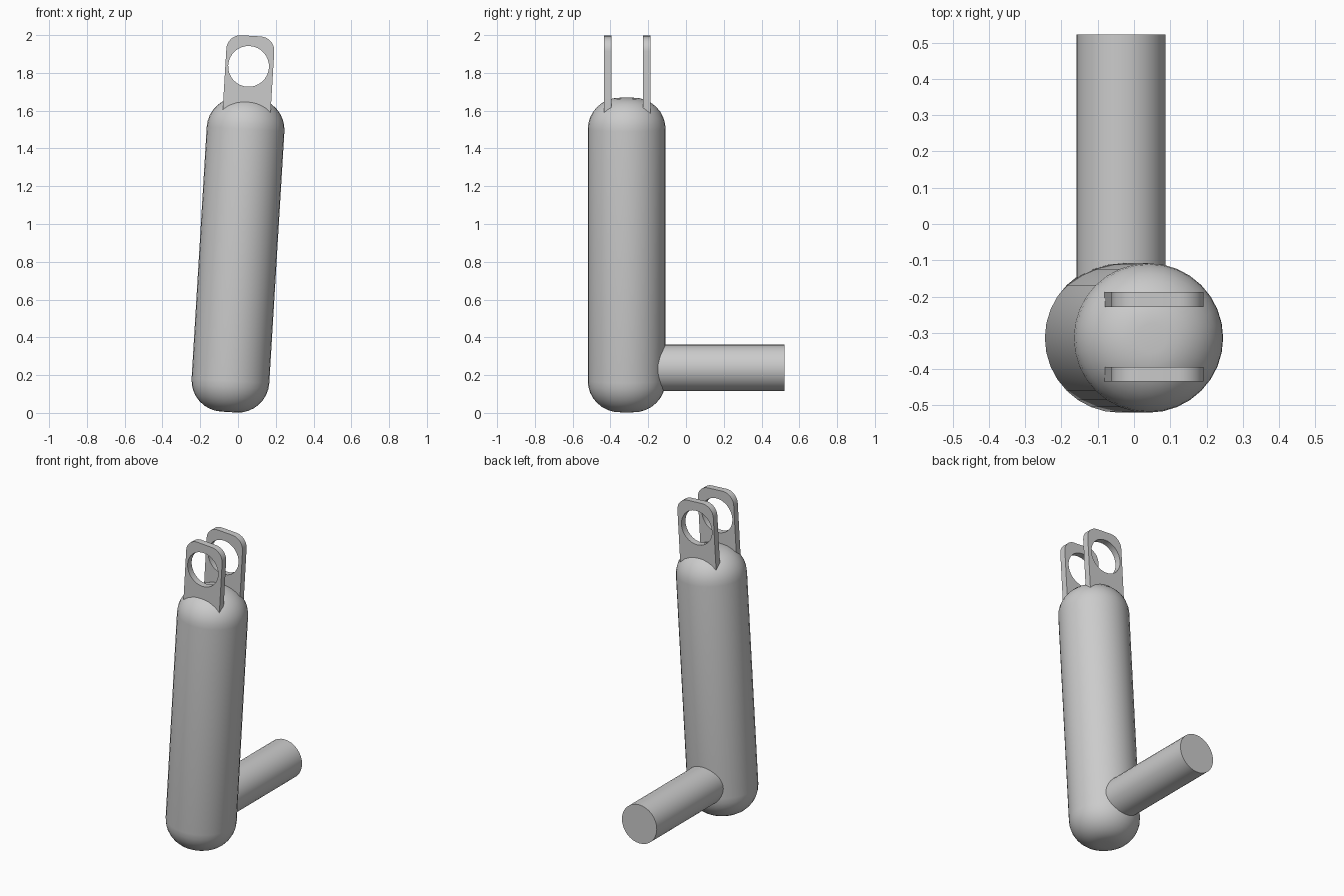
import bpy
import bmesh
from math import sin, cos, pi, radians
from mathutils import Matrix

cube = bpy.data.objects.get("Cube")
if cube:
    bpy.data.objects.remove(cube, do_unlink=True)

# Single grey finish
grey = bpy.data.materials.new("plain_grey")
grey.use_nodes = True
colour = (0.6, 0.6, 0.6, 1)
grey.diffuse_color = colour
grey.node_tree.nodes["Principled BSDF"].inputs["Base Color"].default_value = colour

# Frame of the leaning body, centred at its middle
LEAN = Matrix.Translation((0, -0.314, 0.836)) @ Matrix.Rotation(0.06, 4, "Y")


def arc(cx, cy, r, start, end, steps):
    """Points along a circular arc, angles in degrees."""
    angles = [radians(start + (end - start) * i / steps) for i in range(steps + 1)]
    return [(cx + r * cos(a), cy + r * sin(a)) for a in angles]


def finish(name, mesh, matrix):
    """Link a mesh as a named, sharp-edged smooth object."""
    obj = bpy.data.objects.new(name, mesh)
    bpy.context.collection.objects.link(obj)
    mesh.materials.clear()
    mesh.materials.append(grey)
    obj.matrix_world = matrix
    bpy.ops.object.select_all(action="DESELECT")
    obj.select_set(True)
    bpy.context.view_layer.objects.active = obj
    bpy.ops.object.shade_smooth_by_angle(angle=radians(35))
    return obj


def lathe(name, profile, matrix, sides=32):
    """Revolve an (r, z) profile about local z."""
    bm = bmesh.new()
    verts = [bm.verts.new((r, 0, z)) for r, z in profile]
    edges = [bm.edges.new(pair) for pair in zip(verts, verts[1:])]
    bmesh.ops.spin(bm, geom=verts + edges, axis=(0, 0, 1), cent=(0, 0, 0),
                   angle=2 * pi, steps=sides)
    bmesh.ops.remove_doubles(bm, verts=bm.verts, dist=0.0005)
    bmesh.ops.recalc_face_normals(bm, faces=bm.faces)
    mesh = bpy.data.meshes.new(name)
    bm.to_mesh(mesh)
    bm.free()
    return finish(name, mesh, matrix)


def plate(name, outlines, thickness, matrix):
    """Extruded flat plate; inner outlines become holes."""
    curve = bpy.data.curves.new(name + "_outline", "CURVE")
    curve.dimensions = "2D"
    curve.fill_mode = "BOTH"
    curve.extrude = thickness / 2
    for points in outlines:
        spline = curve.splines.new("POLY")
        spline.points.add(len(points) - 1)
        for p, (x, y) in zip(spline.points, points):
            p.co = (x, y, 0, 1)
        spline.use_cyclic_u = True
    temp = bpy.data.objects.new(name + "_outline", curve)
    bpy.context.collection.objects.link(temp)
    graph = bpy.context.evaluated_depsgraph_get()
    mesh = bpy.data.meshes.new_from_object(temp.evaluated_get(graph))
    bpy.data.objects.remove(temp, do_unlink=True)
    bm = bmesh.new()
    bm.from_mesh(mesh)
    bmesh.ops.remove_doubles(bm, verts=bm.verts, dist=0.0002)
    bmesh.ops.recalc_face_normals(bm, faces=bm.faces)
    bm.to_mesh(mesh)
    bm.free()
    return finish(name, mesh, matrix)


# Rounded cylindrical body
R, HALF, ROUND = 0.206, 0.833, 0.166
flat, shoulder = R - ROUND, HALF - ROUND
profile = ([(0, -HALF)] + arc(flat, -shoulder, ROUND, -90, 0, 8)
           + arc(flat, shoulder, ROUND, 0, 90, 8) + [(0, HALF)])
lathe("body", profile, LEAN)

# Peg pointing backwards from the lower body
PEG_R, PEG_LENGTH = 0.123, 0.822
lathe("rear_peg", [(0, 0), (PEG_R, 0), (PEG_R, PEG_LENGTH), (0, PEG_LENGTH)],
      Matrix.Translation((-0.036, -0.3, 0.238)) @ Matrix.Rotation(-pi / 2, 4, "X"))

# Pair of pierced lugs on top
W, TOP, FOOT, CORNER = 0.127, 1.162, 0.7, 0.075
outer = ([(-W, FOOT), (W, FOOT)]
         + arc(W - CORNER, TOP - CORNER, CORNER, 0, 90, 8)
         + arc(CORNER - W, TOP - CORNER, CORNER, 90, 180, 8))
hole = arc(-0.004, 1.0, 0.108, 0, 360, 32)[:-1]
for name, y in (("front_lug", -0.1), ("rear_lug", 0.106)):
    plate(name, [outer, hole], 0.041,
          LEAN @ Matrix.Translation((0, y, 0)) @ Matrix.Rotation(pi / 2, 4, "X"))
